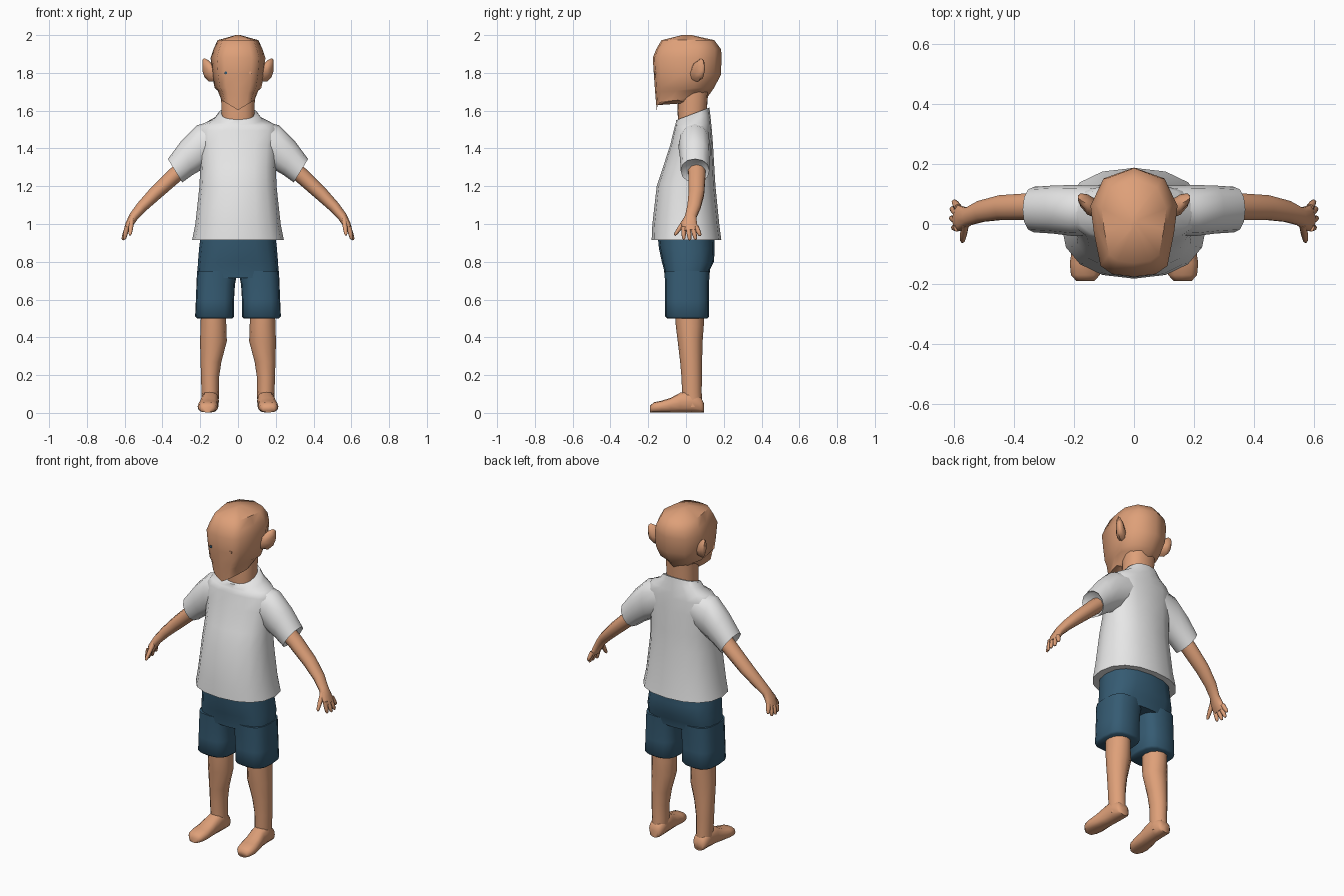
import bpy, bmesh, math
from mathutils import Vector as V


def material(name, rgb):
    m = bpy.data.materials.new(name)
    m.diffuse_color = (*rgb, 1)
    return m


SKIN = material("skin", (0.73, 0.35, 0.19))
WHITE = material("light grey cloth", (0.80, 0.80, 0.80))
BLUE = material("navy cloth", (0.036, 0.105, 0.17))


def oval(c, u, v, n=12, p=2.0):
    """Superellipse ring around c with half axes u and v."""
    c, u, v, pts = V(c), V(u), V(v), []
    for i in range(n):
        a = 2 * math.pi * i / n
        s, t = math.cos(a), math.sin(a)
        pts.append(c + u * math.copysign(abs(s) ** (2 / p), s)
                   + v * math.copysign(abs(t) ** (2 / p), t))
    return pts


def level(z, front, back, hw, cx=0.0, n=16, p=2.3, tilt=0.0):
    """Horizontal ring given by its front and back y and half width."""
    h = (back - front) / 2
    return oval((cx, (front + back) / 2, z), (hw, 0, 0), (0, h, tilt * h), n, p)


def loft(name, mat, rings, mirror=False, angle=55):
    bm = bmesh.new()
    vs = [[bm.verts.new(p) for p in r] for r in rings]
    n = len(vs[0])
    for a, b in zip(vs, vs[1:]):
        for i in range(n):
            j = (i + 1) % n
            bm.faces.new((a[i], a[j], b[j], b[i]))
    for r in (vs[0], vs[-1]):
        bm.faces.new(r)
    bmesh.ops.recalc_face_normals(bm, faces=bm.faces)
    me = bpy.data.meshes.new(name)
    bm.to_mesh(me)
    bm.free()
    me.materials.append(mat)
    ob = bpy.data.objects.new(name, me)
    bpy.context.collection.objects.link(ob)
    bpy.ops.object.select_all(action='DESELECT')
    ob.select_set(True)
    bpy.context.view_layer.objects.active = ob
    bpy.ops.object.shade_smooth_by_angle(angle=math.radians(angle))
    if mirror:
        ob.modifiers.new("mirror", 'MIRROR').use_axis[0] = True
    return ob


def tube(name, mat, path, n=10):
    """Mirrored limb along a path of (point, thickness, width along y)."""
    pts, rings = [V(q[0]) for q in path], []
    for i, (_, ru, rv) in enumerate(path):
        t = (pts[min(i + 1, len(pts) - 1)] - pts[max(i - 1, 0)]).normalized()
        v = (V((0, 1, 0)) - t * t.y).normalized()
        rings.append(oval(pts[i], t.cross(v) * ru, v * rv, n))
    return loft(name, mat, rings, True)


# Head: faceted plan, narrower towards the face, with a V-shaped jaw
HALF = [(0, -1), (.5, -.95), (.77, -.8), (.92, -.2), (1, .3), (.7, .8), (0, 1)]
PLAN = HALF + [(-x, y) for x, y in HALF[-2:0:-1]]


def head_ring(z, front, back, hw, lift=0.0):
    c, h = (front + back) / 2, (back - front) / 2
    return [V((x * hw, c + y * h, z + lift * abs(x * hw))) for x, y in PLAN]


loft("head", SKIN, [
    head_ring(1.603, -.155, .02, .088, .6),
    head_ring(1.68, -.162, .12, .108, .25),
    head_ring(1.72, -.165, .148, .124),
    head_ring(1.79, -.17, .185, .137),
    head_ring(1.88, -.176, .188, .145),
    head_ring(1.925, -.158, .186, .130),
    head_ring(1.973, -.13, .15, .108),
    head_ring(2.0, -.02, .03, .012)], angle=50)

# Ears
loft("ear", SKIN, [
    oval((.115, .045, 1.79), (0, .03, 0), (0, 0, .035), 8),
    oval((.155, .065, 1.81), (0, .034, 0), (0, 0, .056), 8),
    oval((.178, .08, 1.828), (0, .022, 0), (0, 0, .050), 8),
    oval((.187, .087, 1.838), (0, .008, 0), (0, 0, .032), 8)], True)

# Tiny eye marks, one in each colour
for side, mat in ((-1, BLUE), (1, SKIN)):
    loft("eye_mark", mat, [oval((side * .065, y, 1.80), (.008, 0, 0), (0, 0, .008), 8)
                           for y in (-.158, -.167)])

# Neck
loft("neck", SKIN, [level(1.50, -.04, .105, .085), level(1.60, -.045, .11, .088),
                    level(1.73, -.04, .12, .09)])

# Shirt body and tilted collar
loft("shirt_body", WHITE, [
    level(.915, -.182, .187, .243),
    level(1.0, -.178, .176, .226),
    level(1.2, -.155, .156, .204),
    level(1.3, -.122, .15, .2),
    level(1.42, -.083, .143, .208),
    level(1.495, -.065, .137, .215),
    level(1.53, -.058, .133, .19, tilt=.08),
    level(1.555, -.055, .128, .128, tilt=.3),
    level(1.583, -.053, .124, .105, tilt=.38)])

# Sleeves, with the opening set back inside the cuff
loft("sleeve", WHITE, [
    oval((.10, .045, 1.445), (0, 0, .105), (0, .082, 0), 12, 2.2),
    oval((.205, .045, 1.405), (.012, 0, .118), (0, .085, 0), 12, 2.2),
    oval((.27, .048, 1.35), (.03, 0, .09), (0, .08, 0), 12, 2.2),
    oval((.333, .048, 1.282), (.038, 0, .062), (0, .076, 0), 12, 2.2),
    oval((.322, .048, 1.292), (.030, 0, .050), (0, .062, 0), 12, 2.2)], True)

# Arms and palms
tube("arm", SKIN, [
    ((.27, .055, 1.315), .043, .048), ((.34, .058, 1.253), .042, .047),
    ((.44, .055, 1.16), .037, .043), ((.51, .042, 1.09), .030, .037),
    ((.552, .025, 1.04), .025, .031), ((.575, .018, 1.00), .021, .043),
    ((.592, .022, .965), .014, .046)])

# Fingers and thumb: root, tip
for root, tip in (((.588, -.012, .985), (.602, -.012, .918)),
                  ((.588, .012, .98), (.610, .020, .915)),
                  ((.588, .036, .98), (.608, .052, .917)),
                  ((.586, .054, .985), (.600, .076, .937)),
                  ((.562, .000, 1.025), (.572, -.060, .940))):
    a, b = V(root), V(tip)
    tube("finger", SKIN, [(a, .013, .014), (a.lerp(b, .55), .012, .012),
                          (a.lerp(b, .9), .009, .009), (b, .004, .004)], 8)

# Shorts: hips and two legs
loft("shorts_hips", BLUE, [
    level(.715, -.112, .122, .214, p=3), level(.76, -.117, .128, .214, p=3),
    level(.80, -.128, .148, .212, p=2.8), level(.87, -.143, .152, .206, p=2.5),
    level(.935, -.15, .15, .198, p=2.4)])
loft("shorts_leg", BLUE, [
    level(z, f, b, hw, cx, p=2.9) for z, f, b, hw, cx in (
        (.50, -.098, .112, .093, .124), (.51, -.111, .122, .103, .124),
        (.60, -.111, .122, .101, .122), (.68, -.111, .122, .102, .118),
        (.75, -.114, .125, .107, .110))], True)

# Lower legs
loft("lower_leg", SKIN, [
    oval((cx, cy, z), (rx, 0, 0), (0, ry, 0), 12) for cx, cy, z, rx, ry in (
        (.13, .018, .55, .066, .077), (.13, .02, .46, .068, .074),
        (.13, .022, .38, .071, .066), (.143, .027, .27, .055, .058),
        (.148, .03, .19, .048, .054), (.147, .031, .11, .046, .052),
        (.147, .035, .03, .044, .052))], True)

# Feet: lofted from heel to toes
loft("foot", SKIN, [
    oval((cx, y, top / 2 + .002), (rx, 0, 0), (0, 0, top / 2), 12, 2.6) for y, cx, rx, top in (
        (.094, .147, .028, .05), (.08, .147, .042, .08), (.03, .147, .046, .12),
        (-.03, .150, .046, .105), (-.08, .156, .050, .078), (-.13, .160, .054, .062),
        (-.17, .162, .048, .054), (-.19, .162, .030, .036))], True)
